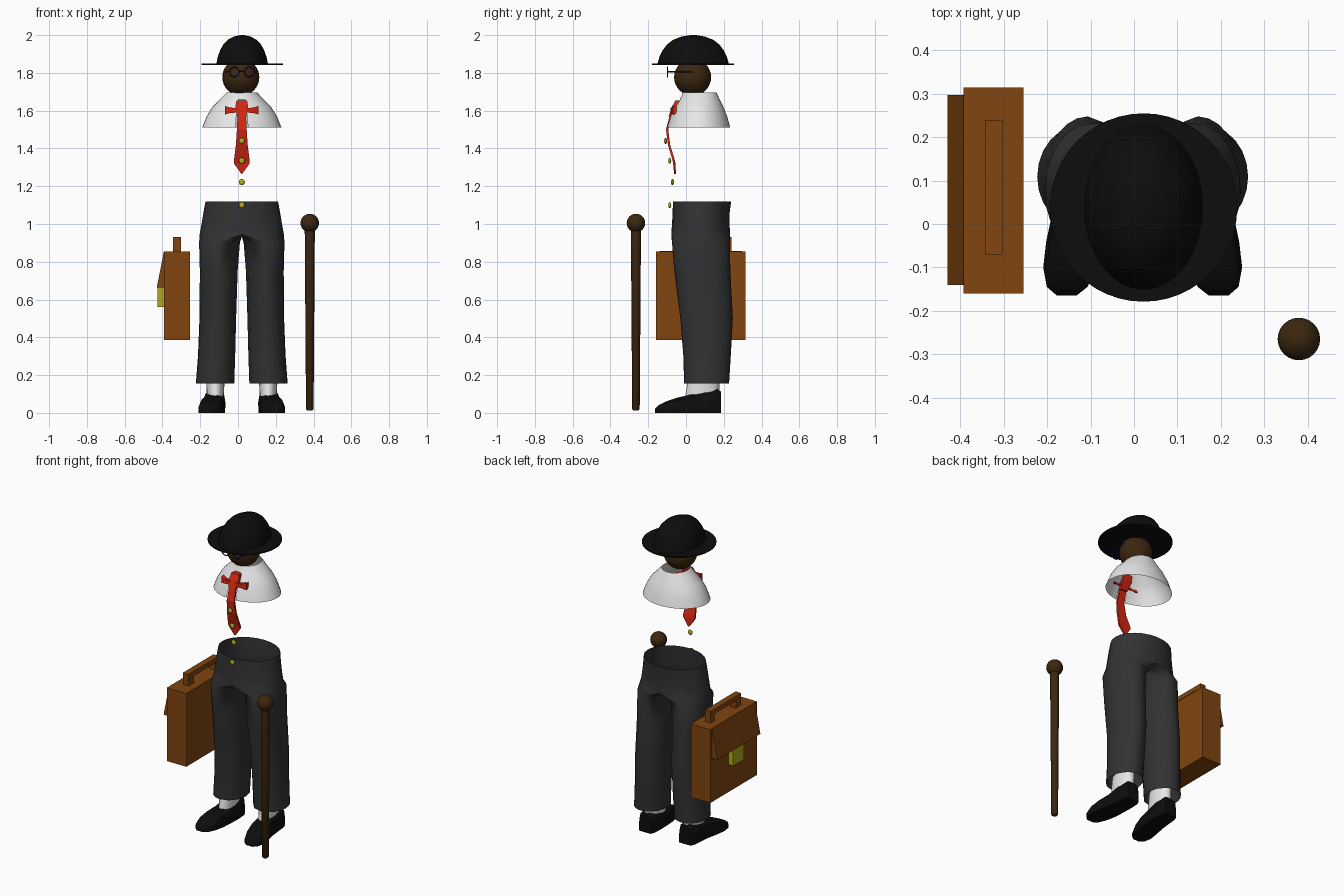
import bpy, bmesh
from math import sin, cos, pi, radians
from mathutils import Vector, Matrix

cube = bpy.data.objects.get("Cube")
if cube:
    bpy.data.objects.remove(cube, do_unlink=True)

CX = 0.02  # middle of the figure


def material(name, r, g, b):
    m = bpy.data.materials.new(name)
    m.use_nodes = True
    m.diffuse_color = (r, g, b, 1)
    shader = next(n for n in m.node_tree.nodes if n.type == 'BSDF_PRINCIPLED')
    shader.inputs["Base Color"].default_value = (r, g, b, 1)
    return m


BLACK = material("black felt", 0.004, 0.004, 0.004)
GREY = material("charcoal cloth", 0.032, 0.032, 0.033)
WHITE = material("white cotton", 0.85, 0.85, 0.85)
RED = material("red silk", 0.65, 0.02, 0.006)
WOOD = material("dark brown", 0.045, 0.02, 0.005)
LEATHER = material("brown leather", 0.22, 0.06, 0.005)
YELLOW = material("yellow brass", 0.45, 0.4, 0.01)
INDIGO = material("indigo wire", 0.015, 0.005, 0.09)


def finish(name, bm, mat, angle=None):
    bmesh.ops.recalc_face_normals(bm, faces=bm.faces)
    mesh = bpy.data.meshes.new(name)
    bm.to_mesh(mesh)
    bm.free()
    mesh.materials.append(mat)
    ob = bpy.data.objects.new(name, mesh)
    bpy.context.collection.objects.link(ob)
    if angle:
        bpy.ops.object.select_all(action='DESELECT')
        ob.select_set(True)
        bpy.context.view_layer.objects.active = ob
        bpy.ops.object.shade_smooth_by_angle(angle=radians(angle))
    return ob


def skin(bm, a, b):
    for i in range(len(a)):
        j = (i + 1) % len(a)
        bm.faces.new((a[i], a[j], b[j], b[i]))


def loft(name, rings, mat, caps=True, angle=None):
    bm = bmesh.new()
    rows = [[bm.verts.new(p) for p in ring] for ring in rings]
    for a, b in zip(rows, rows[1:]):
        skin(bm, a, b)
    if caps:
        bm.faces.new(rows[0])
        bm.faces.new(rows[-1])
    return finish(name, bm, mat, angle)


def ellipse(x, y, z, rx, ry, n=32):
    return [Vector((x + rx * sin(2 * pi * i / n), y - ry * cos(2 * pi * i / n), z))
            for i in range(n)]


def box(name, x, y, z, mat):
    return loft(name, [[(x[0], y[0], h), (x[1], y[0], h), (x[1], y[1], h), (x[0], y[1], h)]
                       for h in z], mat)


def ball(name, centre, size, mat):
    bm = bmesh.new()
    bmesh.ops.create_uvsphere(bm, u_segments=24, v_segments=16, radius=1,
                              matrix=Matrix.Translation(centre) @ Matrix.Diagonal((*size, 1)))
    return finish(name, bm, mat, 60)


def rod(name, a, b, r, mat):
    a, b = Vector(a), Vector(b)
    turn = (b - a).to_track_quat('Z', 'Y').to_matrix()
    ring = [turn @ p for p in ellipse(0, 0, 0, r, r, 8)]
    return loft(name, [[a + p for p in ring], [b + p for p in ring]], mat, angle=50)


# Hat
dome = [(1.845, 1), (1.885, .94), (1.92, .85), (1.95, .73), (1.975, .56), (1.992, .33), (2, .08)]
loft("hat_crown", [ellipse(.022, .038, z, .137 * s, .19 * s) for z, s in dome], BLACK, angle=40)
loft("hat_brim", [ellipse(.022, .038, z, .216, .217, 48) for z in (1.841, 1.849)], BLACK, angle=40)

# Head and glasses
ball("head", (.015, .035, 1.777), (.098, .098, .098), WOOD)
for side, x, hinge in (("right", -.02, -.065), ("left", .06, .105)):
    rim = []
    for i in range(20):
        a = 2 * pi * i / 20
        out = Vector((cos(a), 0, sin(a)))
        rim.append([Vector((x, -.098, 1.805)) + out * (.025 + .004 * cos(t))
                    + Vector((0, .004 * sin(t), 0)) for t in (0, pi / 3, 2 * pi / 3, pi, 4 * pi / 3, 5 * pi / 3)])
    loft(side + "_glasses_rim", rim + rim[:1], INDIGO, caps=False, angle=70)
    rod(side + "_glasses_temple", (hinge, -.1, 1.805), (hinge, .045, 1.805), .004, INDIGO)
    rod(side + "_glasses_hinge", (hinge, -.098, 1.805), (x + (hinge - x) * .6, -.098, 1.805), .004, INDIGO)
rod("glasses_bridge", (.005, -.098, 1.808), (.035, -.098, 1.808), .004, INDIGO)

# Shirt top, open at neck, hem and behind the tie
collar = [(1.697, .08, .088, .072), (1.685, .092, .094, .073), (1.66, .115, .105, .073),
          (1.62, .155, .128, .07), (1.57, .186, .15, .068), (1.51, .21, .167, .067)]
shirt = loft("shirt", [ellipse(CX, y, z, rx, ry, 40) for z, rx, ry, y in collar],
             WHITE, caps=False, angle=15)
bm = bmesh.new()
bm.from_mesh(shirt.data)
gap = [f for f in bm.faces if f.calc_center_median().y < 0 and f.calc_center_median().z < 1.65
       and abs(f.calc_center_median().x - CX) < .03]
bmesh.ops.delete(bm, geom=gap, context='FACES')
bm.to_mesh(shirt.data)
bm.free()


# Tie: knot, side wings and hanging tail
def strip(name, rows, mat):
    return loft(name, [[(CX - w, y - t, z), (CX + w, y - t, z), (CX + w, y + t, z), (CX - w, y + t, z)]
                       for z, y, w, t in rows], mat)


strip("tie_knot", [(1.655, -.04, .028, .016), (1.62, -.055, .034, .02), (1.57, -.078, .024, .014)], RED)
strip("tie_tail", [(1.58, -.078, .022, .007), (1.5, -.1, .026, .006), (1.42, -.09, .031, .006),
                   (1.34, -.066, .041, .006), (1.32, -.062, .041, .006), (1.265, -.058, .002, .005)], RED)
for side, s in (("right", -1), ("left", 1)):
    loft(side + "_tie_wing", [[(CX + s * d, y + dy, 1.602 + dz) for dy, dz in
                              ((-.01, -h), (.01, -h), (.01, h), (-.01, h))]
                             for d, y, h in ((.02, -.072, .012), (.06, -.07, .014), (.088, -.06, .022))], RED)

# Coat buttons
for i, (y, z) in enumerate(((-.108, 1.44), (-.086, 1.335), (-.072, 1.222), (-.086, 1.1))):
    ball("button_%d" % (i + 1), (CX, y, z), (.016, .008, .016), YELLOW)

# Trousers: one trunk that splits into two legs along a seam
N = 24
bm = bmesh.new()
trunk = [(1.12, .192, .154, .085), (1.06, .203, .151, .08), (1, .213, .152, .078), (.945, .223, .156, .078)]
rows = [[bm.verts.new(p) for p in ellipse(CX, y, z, rx, ry, N)] for z, rx, ry, y in trunk]
for a, b in zip(rows, rows[1:]):
    skin(bm, a, b)
hip = rows[-1]
front, back = hip[0].co, hip[N // 2].co
seam = [bm.verts.new(back.lerp(front, i / 6) - Vector((0, 0, .012))) for i in range(1, 6)]
legs = [(.9, .01, .226, -.074, .232), (.75, .022, .222, -.062, .235), (.5, .03, .224, -.03, .248),
        (.3, .035, .232, -.014, .237), (.155, .04, .243, -.01, .228)]
angles = [radians(15 * i - 90) for i in range(13)] + [radians(90 + 30 * i) for i in range(1, 6)]
for s in (-1, 1):
    last = [hip[(s * i) % N] for i in range(13)] + seam
    for z, inner, outer, y0, y1 in legs:
        mid, rx, my, ry = (inner + outer) / 2, (outer - inner) / 2, (y0 + y1) / 2, (y1 - y0) / 2
        ring = [bm.verts.new((CX + s * (mid + rx * cos(a)), my + ry * sin(a), z)) for a in angles]
        skin(bm, last, ring)
        last = ring
finish("trousers", bm, GREY, 60)

# Socks and shoes, toes turned slightly out
sole = [(.186, .142, .04, .115), (.165, .142, .05, .128), (.1, .143, .055, .124), (.03, .148, .058, .1),
        (-.04, .158, .063, .084), (-.1, .168, .06, .064), (-.145, .174, .046, .042), (-.165, .175, .022, .022)]
outline = [(-1, 0), (1, 0), (1.02, .45), (.88, .82), (.45, .98), (-.45, .98), (-.88, .82), (-1.02, .45)]
for side, s in (("right", -1), ("left", 1)):
    loft(side + "_shoe", [[(CX + s * (x + u * w), y, v * h) for u, v in outline]
                          for y, x, w, h in sole], BLACK, angle=45)
    loft(side + "_sock", [ellipse(CX + s * .14, y, z, rx, ry, 20) for z, y, rx, ry in
                          ((.06, .08, .042, .09), (.11, .088, .046, .088), (.2, .095, .05, .082))],
         WHITE, angle=60)

# Briefcase
box("briefcase_body", (-.393, -.255), (-.16, .315), (.385, .855), LEATHER)
loft("briefcase_flap", [[(-.392, y, .856), (-.43, y, .665), (-.392, y, .665)] for y in (-.14, .297)], LEATHER)
box("briefcase_clasp", (-.425, -.392), (.02, .13), (.56, .67), YELLOW)
for name, y in (("front", (-.07, -.015)), ("back", (.2, .24))):
    box("handle_post_" + name, (-.343, -.303), y, (.855, .905), LEATHER)
box("handle_bar", (-.343, -.303), (-.07, .24), (.9, .93), LEATHER)

# Walking cane
loft("cane_shaft", [ellipse(.38, -.265, z, r, r, 16) for z, r in ((.013, .014), (.02, .02), (1, .027))],
     WOOD, angle=40)
ball("cane_knob", (.38, -.265, 1.005), (.049, .049, .049), WOOD)
